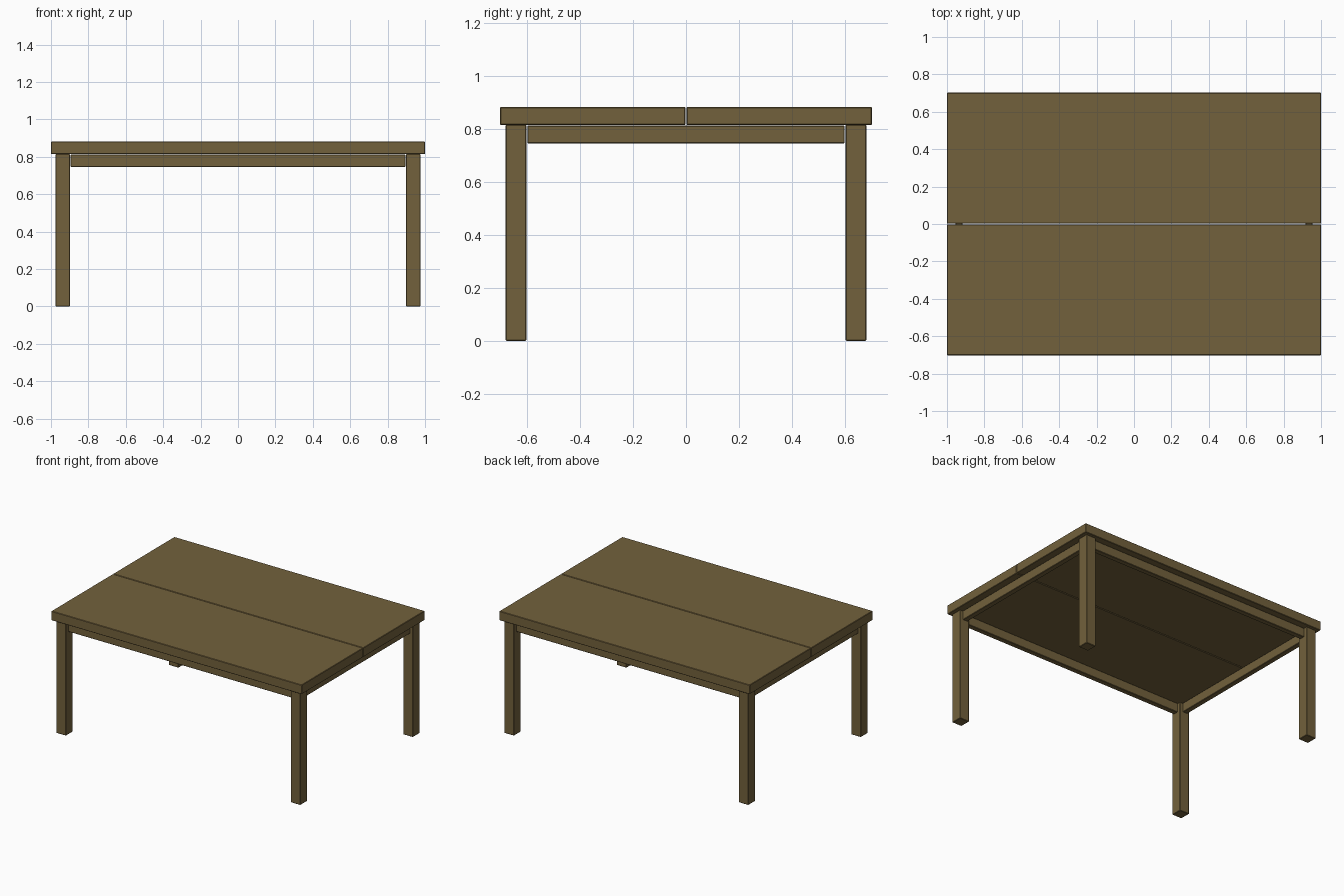
import bpy

if "Cube" in bpy.data.objects:
    bpy.data.objects.remove(bpy.data.objects["Cube"])

wood = bpy.data.materials.new("brown wood")
wood.diffuse_color = (0.17, 0.12, 0.045, 1)
wood.use_nodes = True
wood.node_tree.nodes["Principled BSDF"].inputs["Base Color"].default_value = wood.diffuse_color


def box(name, lo, hi, bevel=0.003):
    """Box between two corners with a tiny edge chamfer."""
    bpy.ops.mesh.primitive_cube_add(size=1)
    ob = bpy.context.object
    ob.name = name
    for v in ob.data.vertices:
        for i in range(3):
            v.co[i] = hi[i] if v.co[i] > 0 else lo[i]
    ob.data.materials.append(wood)
    mod = ob.modifiers.new("chamfer", 'BEVEL')
    mod.width = bevel
    mod.segments = 1
    return ob


def span(sign, a, b):
    """Mirrored interval, kept in ascending order."""
    return sorted((sign * a, sign * b))


for s, side in ((-1, "front"), (1, "back")):
    # tabletop plank
    y0, y1 = span(s, 0.002, 0.702)
    box(side + "_top_plank", (-1, y0, 0.815), (1, y1, 0.882))
    # long apron rail
    y0, y1 = span(s, 0.622, 0.66)
    box(side + "_apron", (-0.895, y0, 0.745), (0.895, y1, 0.812))
    # legs
    y0, y1 = span(s, 0.603, 0.681)
    for t, end in ((-1, "left"), (1, "right")):
        x0, x1 = span(t, 0.898, 0.975)
        box(f"{side}_{end}_leg", (x0, y0, 0), (x1, y1, 0.815))

# short apron rails
for t, end in ((-1, "left"), (1, "right")):
    x0, x1 = span(t, 0.917, 0.955)
    box(end + "_apron", (x0, -0.599, 0.745), (x1, 0.599, 0.812))
